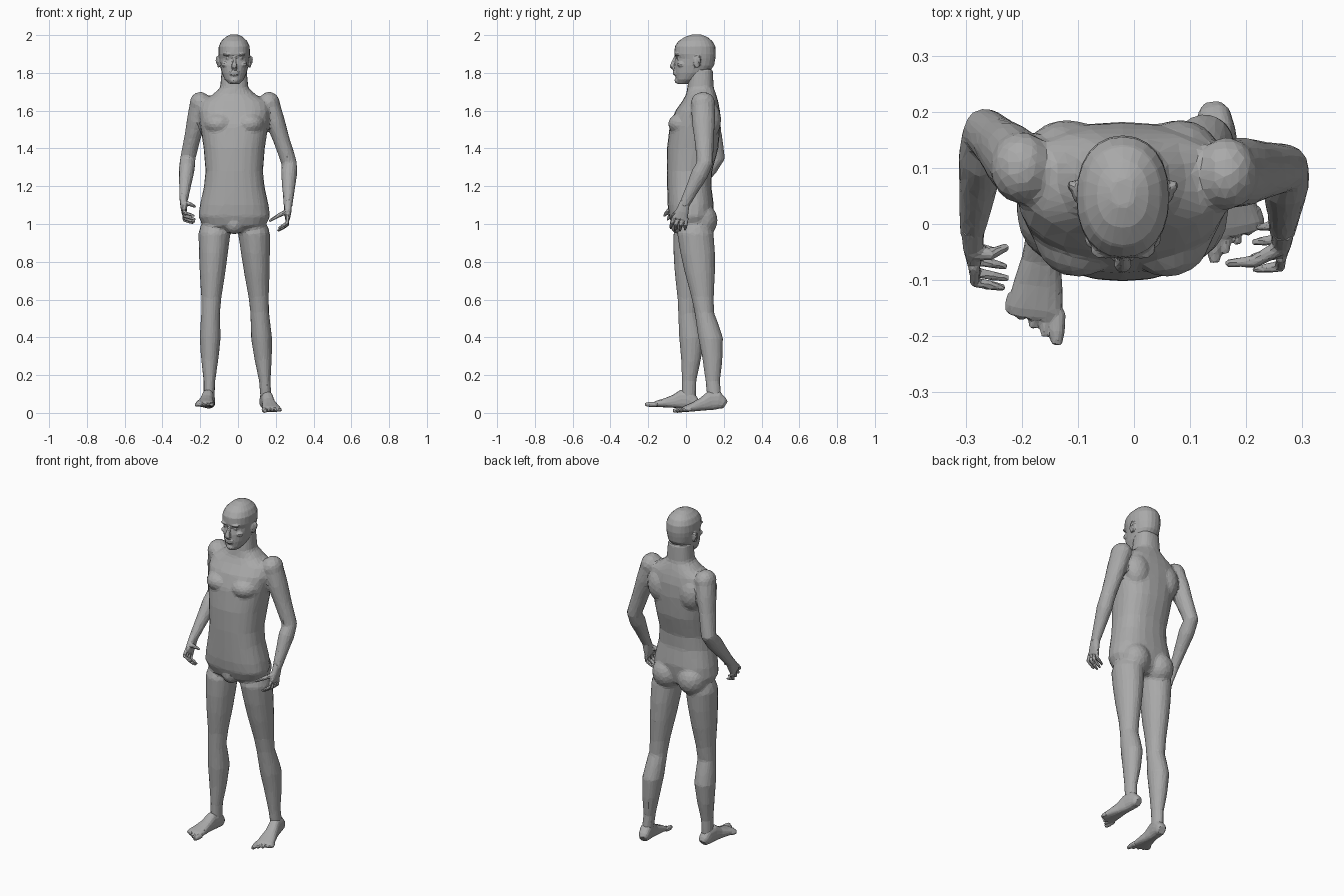
import bpy, bmesh, math
from mathutils import Vector, Matrix

if "Cube" in bpy.data.objects:
    bpy.data.objects.remove(bpy.data.objects["Cube"], do_unlink=True)

MID = -.02          # the body's middle plane
UP = Vector((0, 0, 1))
ACROSS = Vector((1, 0, 0))

skin = bpy.data.materials.new("plain grey")
skin.use_nodes = True
grey = (.4, .4, .4, 1)
skin.diffuse_color = grey
skin.node_tree.nodes["Principled BSDF"].inputs["Base Color"].default_value = grey


def sweep(bm, rings, ref=ACROSS, axis=None, power=2, sides=16):
    """Skin oval rings (centre, half width, half depth) into a capped tube."""
    centres = [Vector(r[0]) for r in rings]
    loops = []
    for i, (_, wide, deep) in enumerate(rings):
        before, after = centres[max(i - 1, 0)], centres[min(i + 1, len(rings) - 1)]
        along = axis or (after - before).normalized()
        u = (ref - along * ref.dot(along)).normalized()
        v = along.cross(u)
        loop = []
        for k in range(sides):
            angle = math.tau * k / sides
            c, s = math.cos(angle), math.sin(angle)
            c = math.copysign(abs(c) ** (2 / power), c)
            s = math.copysign(abs(s) ** (2 / power), s)
            loop.append(bm.verts.new(centres[i] + u * c * wide + v * s * deep))
        loops.append(loop)
    for low, high in zip(loops, loops[1:]):
        for k in range(sides):
            n = (k + 1) % sides
            bm.faces.new((low[k], low[n], high[n], high[k]))
    bm.faces.new(loops[0][::-1])
    bm.faces.new(loops[-1])


def blob(bm, centre, size):
    """Add a rounded lump of flesh."""
    place = Matrix.Translation(centre) @ Matrix.Diagonal((*size, 1))
    bmesh.ops.create_icosphere(bm, subdivisions=3, radius=1, matrix=place)


def stack(bm, levels, power):
    """Level rings (height, depth position, half width, half depth)."""
    sweep(bm, [((MID, y, z), w, d) for z, y, w, d in levels], axis=UP, power=power, sides=24)


def limb(bm, joints, profile, axis=None):
    """Run a muscle profile (place along joints, width, depth, shift back)."""
    points = [Vector(j) for j in joints]
    rings = []
    for t, wide, deep, back in profile:
        i = min(max(int(t), 0), len(points) - 2)
        centre = points[i].lerp(points[i + 1], t - i)
        rings.append((centre + Vector((0, back, 0)), wide, deep))
    sweep(bm, rings, axis=axis)


def finish(name, bm, voxel, ratio, soften):
    """Fuse the overlapping pieces into one faceted low-poly surface."""
    bmesh.ops.recalc_face_normals(bm, faces=bm.faces)
    mesh = bpy.data.meshes.new(name)
    bm.to_mesh(mesh)
    bm.free()
    mesh.materials.append(skin)
    obj = bpy.data.objects.new(name, mesh)
    bpy.context.collection.objects.link(obj)
    fuse = obj.modifiers.new("fuse", "REMESH")
    fuse.mode, fuse.voxel_size = "VOXEL", voxel
    smooth = obj.modifiers.new("soften", "SMOOTH")
    smooth.factor, smooth.iterations = .5, soften
    facets = obj.modifiers.new("facets", "DECIMATE")
    facets.ratio = ratio


# Body: torso, neck, arms and legs
body = bmesh.new()
stack(body, [
    (.96, .03, .1, .06), (.99, .03, .165, .1), (1.04, .025, .19, .115),
    (1.1, .025, .182, .122), (1.2, .017, .16, .117), (1.28, .018, .152, .12),
    (1.4, .035, .162, .136), (1.52, .048, .18, .134), (1.6, .062, .19, .118),
    (1.65, .075, .175, .095), (1.685, .08, .115, .08), (1.72, .077, .075, .07),
    (1.82, .08, .066, .062)], power=2.4)
blob(body, (MID, -.035, 1), (.05, .05, .055))

ARM = [(-.08, .03, .035, 0), (.05, .054, .062, 0), (.3, .051, .062, 0), (.6, .044, .052, 0),
       (1, .041, .043, 0), (1.25, .043, .046, 0), (1.6, .034, .036, 0), (2.05, .023, .027, 0)]
LEG = [(-.1, .075, .08, 0), (0, .085, .097, 0), (.25, .077, .092, 0), (.5, .068, .08, 0),
       (.8, .054, .06, 0), (1, .05, .052, 0), (1.15, .053, .06, .01), (1.3, .056, .066, .018),
       (1.55, .046, .053, .014), (1.8, .031, .039, .002), (2.05, .029, .038, 0)]
arms = {
    "right": ((-.2, .1, 1.64), (-.265, .165, 1.35), (-.288, -.01, 1.13)),
    "left": ((.165, .09, 1.64), (.272, .1, 1.32), (.265, -.01, 1.1))}
legs = {
    "right": ((-.125, .03, .95), (-.145, .01, .53), (-.153, .015, .08)),
    "left": ((.085, .05, .95), (.115, .097, .53), (.148, .15, .08))}
for side, sign in (("right", -1), ("left", 1)):
    limb(body, arms[side], ARM)
    limb(body, legs[side], LEG, axis=UP)
    blob(body, arms[side][0], (.056, .065, .06))
    blob(body, (MID + sign * .083, .085, 1.02), (.083, .082, .09))
    blob(body, (MID + sign * .08, -.015, 1.53), (.08, .08, .06))
    blob(body, (MID + sign * .1, .12, 1.55), (.075, .066, .1))
finish("body", body, .009, .08, 5)

# Head with brow, eyes, nose, lips and ears
head = bmesh.new()
stack(head, [
    (1.742, -.015, .028, .028), (1.765, .003, .05, .056), (1.8, .03, .066, .089),
    (1.84, .045, .075, .104), (1.875, .052, .08, .103), (1.9, .048, .083, .11),
    (1.94, .048, .082, .107), (1.968, .05, .069, .09), (1.99, .053, .046, .06),
    (2.003, .055, .02, .025)], power=2.2)
sweep(head, [((MID, -.055, 1.885), .008, .008), ((MID, -.066, 1.855), .011, .012),
             ((MID, -.075, 1.832), .016, .013), ((MID, -.06, 1.82), .014, .008)])
blob(head, (MID, -.035, 1.76), (.026, .026, .02))
for height in (1.793, 1.805):
    blob(head, (MID, -.056, height), (.026, .014, .006))
for sign in (-1, 1):
    blob(head, (MID + sign * .032, -.045, 1.898), (.028, .018, .008))
    blob(head, (MID + sign * .033, -.038, 1.878), (.014, .013, .009))
    blob(head, (MID + sign * .045, -.025, 1.845), (.024, .022, .016))
    blob(head, (MID + sign * .083, .058, 1.858), (.008, .019, .033))
    blob(head, (MID + sign * .09, .068, 1.868), (.009, .01, .022))
finish("head", head, .005, .08, 2)


# Hands: palm, four curled fingers and a thumb
def hand(name, wrist, knuckles, spread, curl, thumb_tip):
    bm = bmesh.new()
    wrist, knuckles, spread, curl = map(Vector, (wrist, knuckles, spread, curl))
    reach = (knuckles - wrist).normalized()
    palm = wrist.lerp(knuckles, .5)
    sweep(bm, [(wrist - reach * .02, .026, .021), (palm, .034, .019),
               (knuckles + reach * .005, .038, .013)], ref=spread, power=2.5)
    for i, length in enumerate((.9, 1, .95, .8)):
        base = knuckles + spread * (i - 1.5) * .021
        bend = base + (reach + spread * (i - 1.5) * .12) * .036 * length
        tip = bend + curl * length
        sweep(bm, [(base - reach * .01, .01, .01), (bend, .01, .01),
                   (bend.lerp(tip, .5), .009, .009), (tip, .006, .006)], ref=spread, sides=8)
    thumb_tip = Vector(thumb_tip)
    root = palm - spread * .02
    joint = root.lerp(thumb_tip, .5) - spread * .012
    sweep(bm, [(root, .016, .014), (joint, .012, .011), (thumb_tip, .007, .007)],
          ref=spread, sides=8)
    finish(name, bm, .004, .12, 2)


hand("right_hand", arms["right"][2], (-.285, -.055, 1.065), (0, .81, -.58),
     (.06, -.012, -.02), (-.225, -.04, 1.09))
hand("left_hand", arms["left"][2], (.262, -.03, 1.03), (0, 1, -.2),
     (-.052, -.006, -.034), (.165, -.07, 1.015))


# Feet: wedge-shaped foot and five toes
FOOT = [(0, .02, .045), (.05, .03, .065), (.15, .033, .1), (.3, .032, .1),
        (.45, .035, .07), (.62, .044, .05), (.78, .05, .034), (.84, .046, .025)]


def foot(name, heel, toe, sign):
    bm = bmesh.new()
    heel, toe = Vector(heel), Vector(toe)
    along = (toe - heel).normalized()
    outward = along.cross(UP).normalized() * -sign
    if outward.x * sign < 0:
        outward.negate()
    sweep(bm, [(heel.lerp(toe, t) + UP * high / 2, wide, high / 2)
               for t, wide, high in FOOT], ref=outward, power=2.5)
    for i in range(5):
        shift = outward * (i - 2) * .021
        start = heel.lerp(toe, .78 - .02 * i) + shift + UP * .014
        end = heel.lerp(toe, 1 - .045 * i) + shift * 1.1 + UP * .01
        size = .014 if i == 0 else .01
        sweep(bm, [(start, size, size), (start.lerp(end, .6), size, size),
                   (end, size * .7, size * .7)], ref=outward, sides=8)
    finish(name, bm, .004, .08, 2)


foot("right_foot", (-.15, .058, .018), (-.184, -.21, .035), -1)
foot("left_foot", (.14, .207, .02), (.19, -.06, 0), 1)
